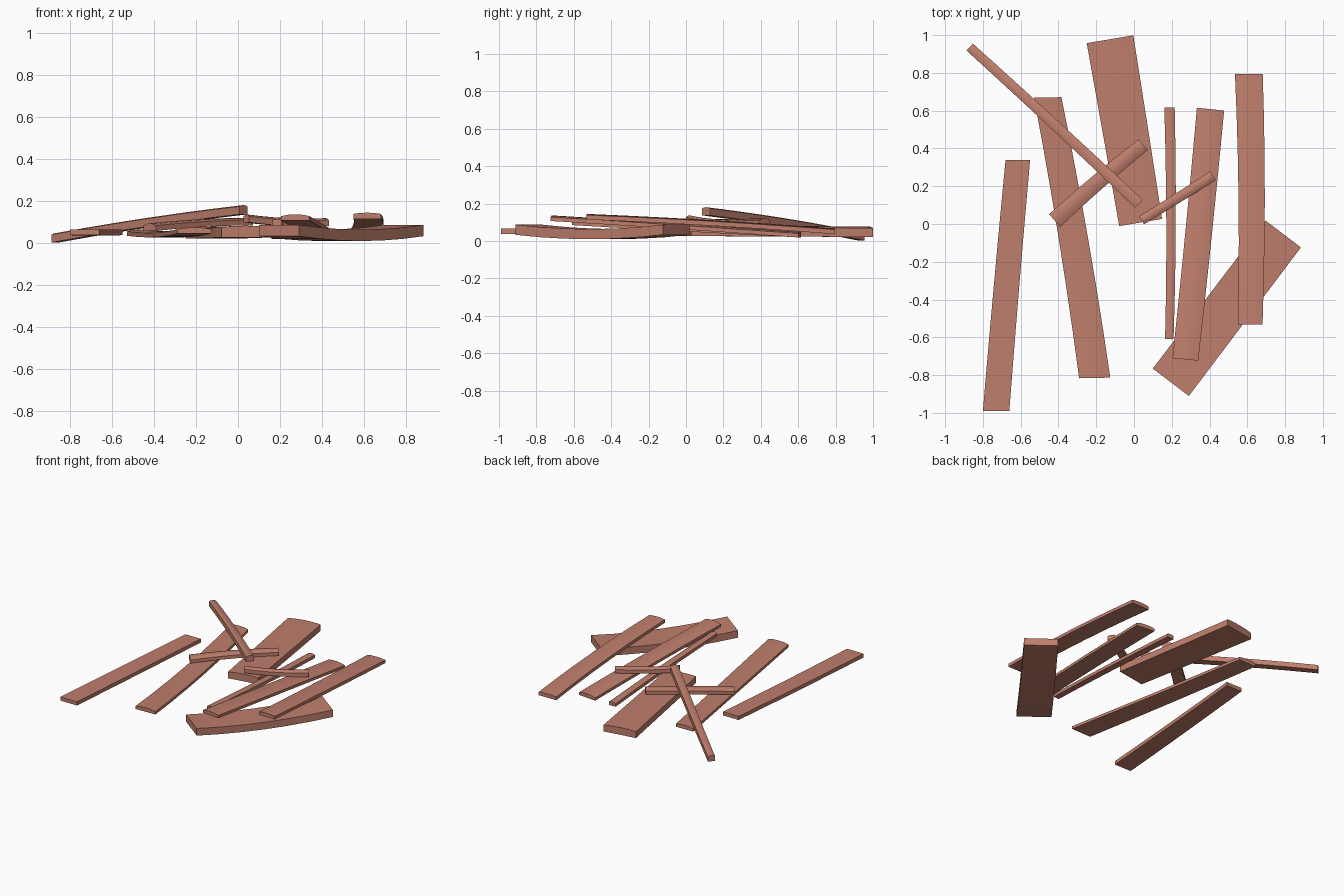
import bpy, bmesh, math
from mathutils import Vector

cube = bpy.data.objects.get("Cube")
if cube:
    bpy.data.objects.remove(cube, do_unlink=True)

# Single reddish timber colour
wood = bpy.data.materials.new("reddish_wood")
wood.use_nodes = True
colour = (0.52, 0.21, 0.15, 1)
wood.diffuse_color = colour
wood.node_tree.nodes["Principled BSDF"].inputs["Base Color"].default_value = colour

SEGMENTS = 6
planks = []


def plank(name, start, middle, end, widths, thick, crown=0.0, across=None):
    """Loft a crowned plank section along a bent path through three points."""
    start, middle, end = Vector(start), Vector(middle), Vector(end)
    control = 2 * middle - (start + end) / 2
    chord = end - start
    if across is None:
        across = Vector((-chord.y, chord.x, 0)).normalized()
    else:
        across = Vector(across).normalized()
    # Section: flat underside, straight sides, gently crowned top
    section = [(-1, -1), (0, -1), (1, -1), (1, 1 - crown), (0.55, 1 - crown * 0.25),
               (0, 1), (-0.55, 1 - crown * 0.25), (-1, 1 - crown)]
    bm = bmesh.new()
    rings = []
    for i in range(SEGMENTS + 1):
        t = i / SEGMENTS
        centre = start * (1 - t) ** 2 + control * 2 * t * (1 - t) + end * t ** 2
        half = (widths[0] * (1 - t) + widths[1] * t) / 2
        rings.append([bm.verts.new(centre + across * u * half + Vector((0, 0, v * thick / 2)))
                      for u, v in section])
    count = len(section)
    for a, b in zip(rings, rings[1:]):
        for j in range(count):
            k = (j + 1) % count
            bm.faces.new((a[j], a[k], b[k], b[j]))
    bm.faces.new(rings[0])
    bm.faces.new(rings[-1])
    bmesh.ops.recalc_face_normals(bm, faces=bm.faces)
    mesh = bpy.data.meshes.new(name)
    bm.to_mesh(mesh)
    bm.free()
    mesh.materials.append(wood)
    obj = bpy.data.objects.new(name, mesh)
    bpy.context.collection.objects.link(obj)
    planks.append(obj)


# Boards lying on the ground
plank("far_right_board", (-0.615, 0.34, 0.052), (-0.675, -0.33, 0.05), (-0.73, -0.99, 0.052),
      (0.13, 0.14), 0.028, across=(1, 0, 0))
plank("right_board", (-0.457, 0.67, 0.05), (-0.322, -0.07, 0.043), (-0.208, -0.815, 0.06),
      (0.145, 0.165), 0.03, 0.6, across=(1, 0.02, 0))
plank("wide_back_board", (-0.127, 0.978, 0.05), (-0.045, 0.49, 0.052), (0.035, 0.008, 0.055),
      (0.25, 0.23), 0.056, 0.3)
plank("wide_front_board", (0.195, -0.838, 0.06), (0.493, -0.445, 0.037), (0.79, -0.053, 0.06),
      (0.24, 0.235), 0.054)

# Boards leaning on the wide front board
plank("inner_left_board", (0.405, 0.608, 0.034), (0.342, -0.05, 0.08), (0.272, -0.717, 0.122),
      (0.145, 0.137), 0.03, 0.6)
plank("outer_left_board", (0.608, 0.795, 0.052), (0.623, 0.13, 0.097), (0.615, -0.532, 0.13),
      (0.147, 0.131), 0.03, 0.4)

# Narrow sticks on top
plank("thin_stick", (0.188, 0.616, 0.034), (0.196, 0, 0.066), (0.187, -0.61, 0.1),
      (0.055, 0.045), 0.03, 0.4)
plank("long_stick", (-0.87, 0.937, 0.025), (-0.42, 0.525, 0.1), (0.026, 0.107, 0.159),
      (0.05, 0.058), 0.044, 0.3)
plank("short_cross_stick", (-0.42, 0.018, 0.076), (-0.192, 0.222, 0.095), (0.048, 0.42, 0.103),
      (0.09, 0.075), 0.036, 0.6)
plank("short_left_stick", (0.04, 0.02, 0.118), (0.232, 0.138, 0.1), (0.418, 0.255, 0.1),
      (0.05, 0.055), 0.038, 0.5)

# Smooth crowned faces, crisp edges
bpy.ops.object.select_all(action='DESELECT')
for obj in planks:
    obj.select_set(True)
bpy.context.view_layer.objects.active = planks[0]
bpy.ops.object.shade_smooth_by_angle(angle=math.radians(35))
